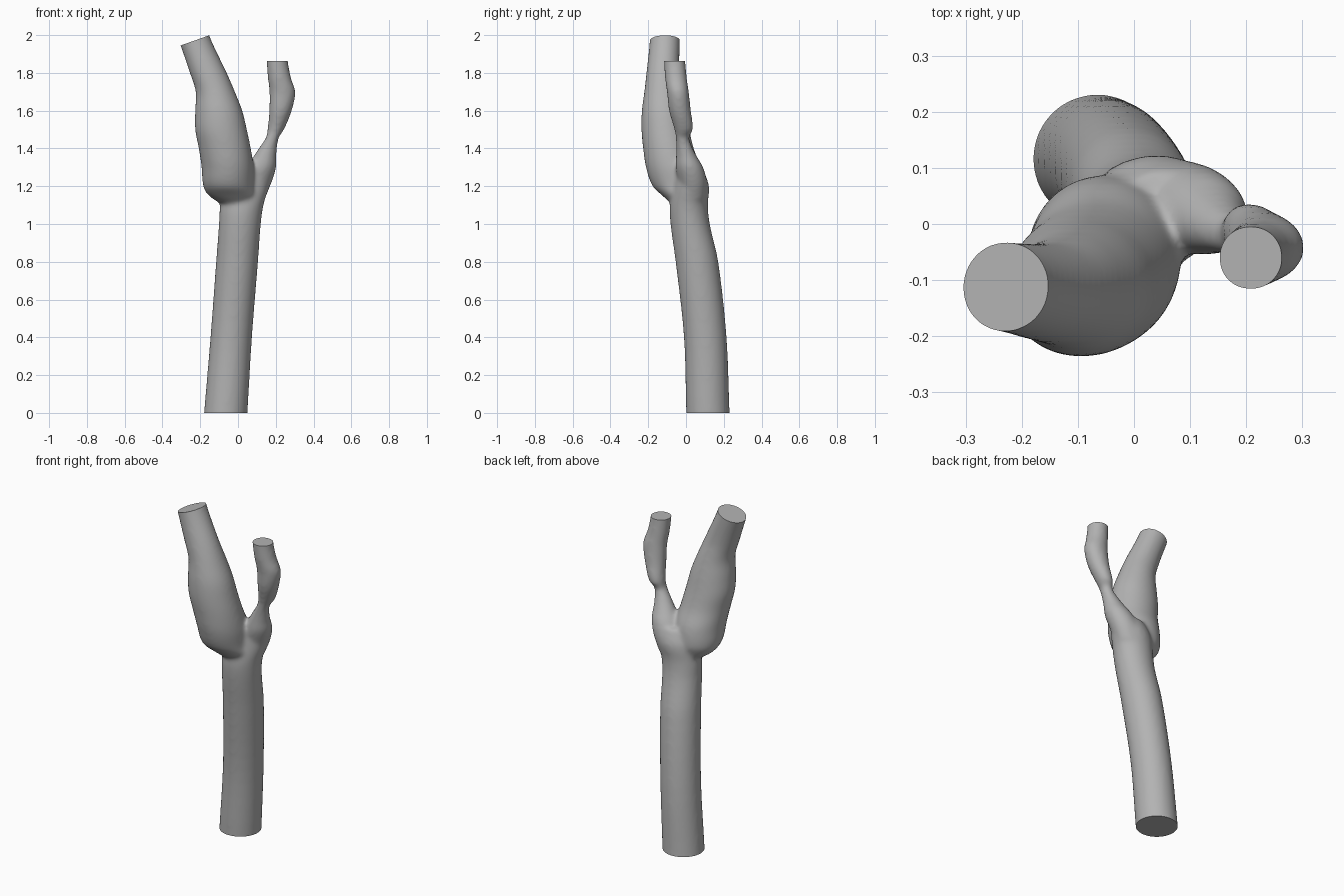
import bpy, bmesh, math
from mathutils import Vector

cube = bpy.data.objects.get("Cube")
if cube:
    bpy.data.objects.remove(cube, do_unlink=True)

SIDES = 40
STEPS = 5

grey = bpy.data.materials.new("plain grey")
grey.use_nodes = True
colour = (0.45, 0.45, 0.45, 1)
grey.diffuse_color = colour
grey.node_tree.nodes["Principled BSDF"].inputs["Base Color"].default_value = colour

# Each section: height, centre x, centre y, radius x, radius y
trunk = [(-.1, -.073, .12, .115, .115), (0, -.065, .116, .115, .115),
         (.4, -.036, .102, .11, .113), (.8, -.005, .058, .111, .113),
         (1, .01, .022, .111, .104), (1.1, .02, .015, .115, .101),
         (1.2, .045, .028, .118, .094), (1.28, .06, .02, .1, .075)]
large_branch = [(1.1, .0, .0, .08, .07), (1.15, -.03, -.025, .125, .1),
                (1.2, -.05, -.045, .134, .132), (1.3, -.055, -.067, .138, .145),
                (1.4, -.07, -.093, .138, .134), (1.5, -.09, -.109, .137, .127),
                (1.6, -.102, -.117, .125, .117), (1.7, -.12, -.12, .104, .101),
                (1.8, -.157, -.122, .098, .088), (1.97, -.227, -.112, .087, .08),
                (2.1, -.275, -.106, .087, .08)]
small_branch = [(1.13, .055, .04, .085, .07), (1.22, .09, .035, .088, .077),
                (1.3, .122, .018, .08, .073), (1.36, .143, .002, .06, .055),
                (1.41, .162, -.01, .046, .042), (1.46, .183, -.019, .035, .037),
                (1.5, .2, -.012, .044, .05), (1.6, .225, -.032, .06, .058),
                (1.7, .235, -.043, .069, .058), (1.77, .22, -.053, .062, .058),
                (1.86, .208, -.06, .057, .057), (1.95, .205, -.065, .057, .057)]


def spline(points):
    """Smooth curve through all sections."""
    pts = [Vector(p) for p in points]
    pts = [pts[0] * 2 - pts[1]] + pts + [pts[-1] * 2 - pts[-2]]
    out = []
    for a, b, c, d in zip(pts, pts[1:], pts[2:], pts[3:]):
        h = c[0] - b[0]
        m1 = (c - a) * (h / (c[0] - a[0]))
        m2 = (d - b) * (h / (d[0] - b[0]))
        for i in range(STEPS):
            t = i / STEPS
            p = (b * (2*t**3 - 3*t**2 + 1) + m1 * (t**3 - 2*t**2 + t)
                 + c * (3*t**2 - 2*t**3) + m2 * (t**3 - t**2))
            out.append(p)
    return out + [pts[-2]]


def loft(bm, sections):
    rings = []
    for z, x, y, rx, ry in spline(sections):
        ring = []
        for i in range(SIDES):
            a = math.tau * i / SIDES
            ring.append(bm.verts.new((x + rx * math.cos(a), y + ry * math.sin(a), z)))
        rings.append(ring)
    for low, high in zip(rings, rings[1:]):
        for i in range(SIDES):
            j = (i + 1) % SIDES
            bm.faces.new((low[i], low[j], high[j], high[i]))
    bm.faces.new(rings[0][::-1])
    bm.faces.new(rings[-1])


def cut_end(bm, centre, normal, reach):
    """Trim one tube flat and close it with a cap."""
    centre, normal = Vector(centre), Vector(normal).normalized()
    near = [f for f in bm.faces if (f.calc_center_median() - centre).length < reach]
    geom = near + list({e for f in near for e in f.edges}) + list({v for f in near for v in f.verts})
    cut = bmesh.ops.bisect_plane(bm, geom=geom, plane_co=centre, plane_no=normal,
                                 clear_outer=True)["geom_cut"]
    edges = [e for e in cut if isinstance(e, bmesh.types.BMEdge) and e.is_boundary]
    bmesh.ops.contextual_create(bm, geom=edges)


# Tubes fused into one continuous skin
bm = bmesh.new()
for sections in (trunk, large_branch, small_branch):
    loft(bm, sections)
mesh = bpy.data.meshes.new("forked_tube")
bm.to_mesh(mesh)
bm.free()
tube = bpy.data.objects.new("forked_tube", mesh)
bpy.context.scene.collection.objects.link(tube)

remesh = tube.modifiers.new("fuse", 'REMESH')
remesh.mode = 'VOXEL'
remesh.voxel_size = 0.01
smooth = tube.modifiers.new("blend", 'SMOOTH')
smooth.factor = 0.5
smooth.iterations = 14
depsgraph = bpy.context.evaluated_depsgraph_get()
fused = bpy.data.meshes.new_from_object(tube.evaluated_get(depsgraph))
tube.modifiers.clear()

# Flat open ends
bm = bmesh.new()
bm.from_mesh(fused)
cut_end(bm, (-.065, .116, 0), (0, 0, -1), .3)
cut_end(bm, (-.228, -.112, 1.972), (-.335, 0, .942), .25)
cut_end(bm, (.208, -.06, 1.862), (0, 0, 1), .18)
bmesh.ops.recalc_face_normals(bm, faces=bm.faces)
bm.to_mesh(fused)
bm.free()
tube.data = fused
bpy.data.meshes.remove(mesh)
fused.materials.clear()
fused.materials.append(grey)

bpy.ops.object.select_all(action='DESELECT')
tube.select_set(True)
bpy.context.view_layer.objects.active = tube
bpy.ops.object.shade_smooth_by_angle(angle=math.radians(40))
